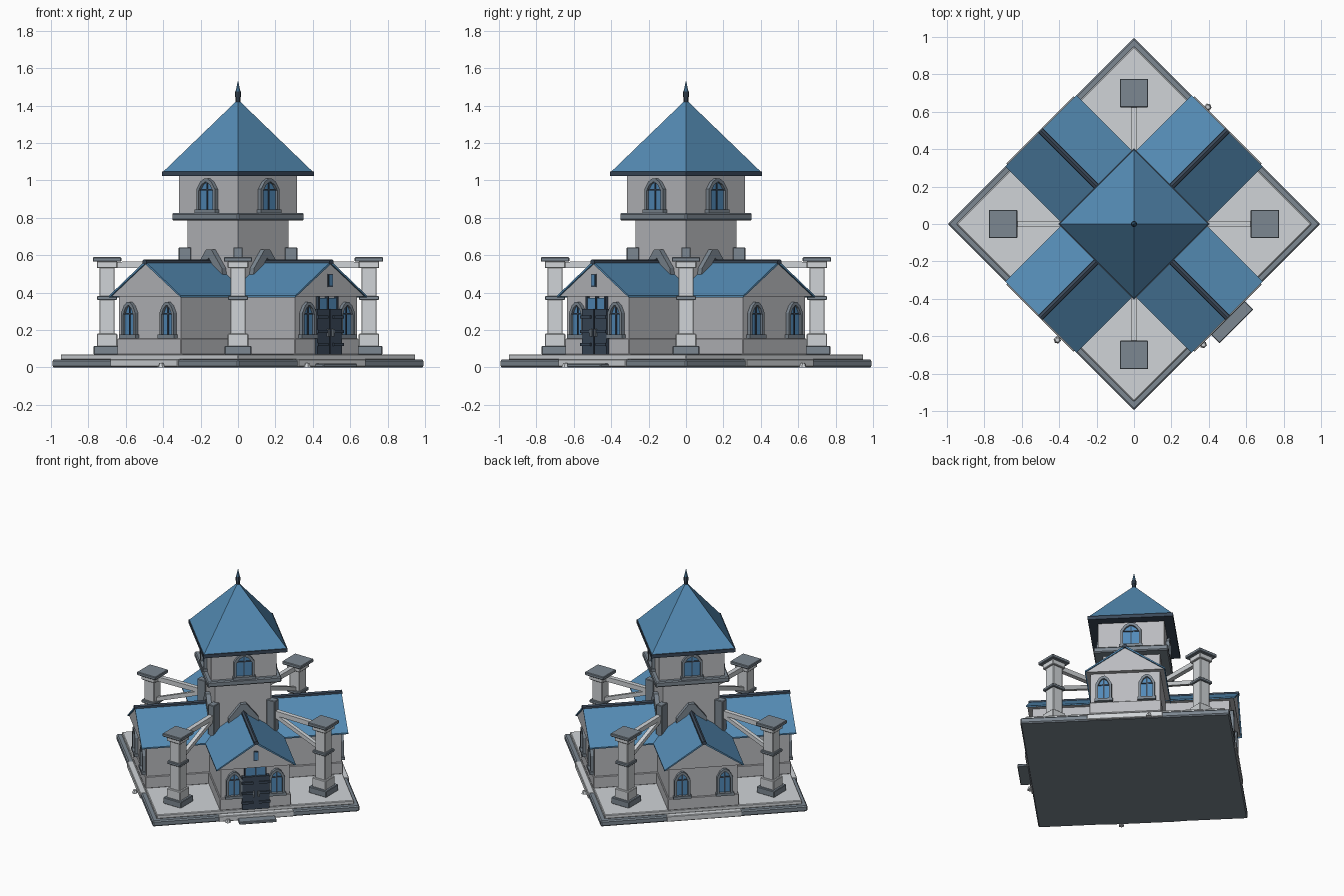
import bpy, bmesh, math
from mathutils import Matrix, Vector

if "Cube" in bpy.data.objects:
    bpy.data.objects.remove(bpy.data.objects["Cube"])


def material(name, rgb):
    m = bpy.data.materials.new(name)
    lin = [(c / 255 / 12.92) if c < 11 else ((c / 255 + 0.055) / 1.055) ** 2.4 for c in rgb]
    m.diffuse_color = (*lin, 1)
    m.use_nodes = True
    m.node_tree.nodes["Principled BSDF"].inputs["Base Color"].default_value = m.diffuse_color
    return m


PALE = material("pale stone", (208, 212, 215))
WALL = material("wall stone", (186, 187, 191))
TRIM = material("grey trim", (124, 135, 145))
ROOF = material("blue roof", (84, 139, 180))
DARK = material("dark slate", (58, 72, 88))
GLASS = material("blue glass", (82, 138, 185))

# Sides are turned 45 degrees to the axes; side 0 holds the door
SIDES = [math.radians(45 + 90 * k) for k in range(4)]
CORNERS = [math.radians(90 * k) for k in range(4)]


class Part:
    """Collects solids; each is repeated around z at the given angles.
    Local coordinates: a = sideways, d = distance outwards, z = height."""

    def __init__(self, name, mat):
        self.name, self.mat, self.bm = name, mat, bmesh.new()

    def prism(self, profile, d0, d1, angles=SIDES):
        for ang in angles:
            rot = Matrix.Rotation(ang, 3, 'Z')
            rings = [[self.bm.verts.new(rot @ Vector((a, -d, z))) for a, z in profile]
                     for d in (d0, d1)]
            n = len(profile)
            for ring in rings:
                self.bm.faces.new(ring)
            for i in range(n):
                j = (i + 1) % n
                self.bm.faces.new((rings[0][i], rings[0][j], rings[1][j], rings[1][i]))
        return self

    def box(self, a0, a1, d0, d1, z0, z1, angles=SIDES):
        return self.prism([(a0, z0), (a1, z0), (a1, z1), (a0, z1)], d0, d1, angles)

    def slab(self, half, z0, z1):
        return self.box(-half, half, -half, half, z0, z1, SIDES[:1])

    def cone(self, r0, r1, z0, z1, sides, ang=0.0, at=(0, 0)):
        mat = Matrix.Translation((at[0], at[1], (z0 + z1) / 2)) @ Matrix.Rotation(ang, 4, 'Z')
        bmesh.ops.create_cone(self.bm, cap_ends=True, segments=sides, radius1=r0,
                              radius2=r1, depth=z1 - z0, matrix=mat)
        return self

    def beam(self, d0, z0, d1, z1, half, thick, angles):
        # Sloped bar running outwards
        for ang in angles:
            rot = Matrix.Rotation(ang, 3, 'Z')
            ends = [[self.bm.verts.new(rot @ Vector((a, -d, z + h)))
                     for a, h in ((-half, 0), (half, 0), (half, thick), (-half, thick))]
                    for d, z in ((d0, z0), (d1, z1))]
            for e in ends:
                self.bm.faces.new(e)
            for i in range(4):
                j = (i + 1) % 4
                self.bm.faces.new((ends[0][i], ends[0][j], ends[1][j], ends[1][i]))
        return self

    def done(self, bevel=0.0):
        bmesh.ops.recalc_face_normals(self.bm, faces=self.bm.faces)
        me = bpy.data.meshes.new(self.name)
        self.bm.to_mesh(me)
        self.bm.free()
        me.materials.append(self.mat)
        ob = bpy.data.objects.new(self.name, me)
        bpy.context.collection.objects.link(ob)
        if bevel:
            mod = ob.modifiers.new("edge", 'BEVEL')
            mod.width, mod.segments = bevel, 1


# Base, paving and thresholds below each wing
Part("base", TRIM).slab(0.705, 0, 0.042).done(0.008)
Part("paving", PALE).slab(0.672, 0.04, 0.07).done(0.005)
Part("thresholds", PALE).box(-0.255, 0.255, 0.6, 0.712, 0.003, 0.044).done(0.004)
Part("door_step", TRIM).box(-0.127, 0.127, 0.70, 0.775, 0, 0.02, SIDES[:1]).done(0.004)
stones = Part("loose_stones", PALE)
for x, y in ((0.37, -0.645), (-0.41, -0.62), (0.395, 0.625)):
    stones.cone(0.02, 0.012, 0.0, 0.022, 6, 0.3, (x, y))
stones.done()

# Four wings with plinth, walls, gable and roof
Part("wing_plinths", WALL).box(-0.242, 0.242, 0, 0.673, 0.068, 0.155).done(0.004)
Part("wing_walls", WALL).box(-0.234, 0.234, 0, 0.664, 0.15, 0.385).done()
Part("gables", WALL).prism([(-0.262, 0.378), (0.262, 0.378), (0, 0.555)], 0, 0.695).done()
Part("wing_roofs", ROOF).prism(
    [(-0.270, 0.374), (0, 0.554), (0.270, 0.374), (0.270, 0.384), (0, 0.568), (-0.270, 0.384)],
    0.05, 0.704).done()
Part("ridge_caps", DARK).prism(
    [(-0.016, 0.553), (0.016, 0.553), (0.014, 0.571), (0, 0.578), (-0.014, 0.571)],
    0.15, 0.708).done()

# Roof flashing against the tower
Part("flashings", TRIM).prism(
    [(-0.105, 0.49), (-0.075, 0.49), (0, 0.585), (0.075, 0.49), (0.105, 0.49),
     (0.1, 0.53), (0.02, 0.63), (-0.02, 0.63), (-0.1, 0.53)], 0.17, 0.222).done()

# Tower
Part("tower_lower", WALL).slab(0.191, 0.3, 0.80).done()
Part("tower_ledge", TRIM).slab(0.252, 0.785, 0.825).done(0.007)
Part("tower_upper", WALL).slab(0.223, 0.82, 1.035).done()
Part("tower_eave", DARK).slab(0.287, 1.022, 1.048).done()
Part("tower_roof", ROOF).cone(0.400, 0.0, 1.046, 1.432, 4).done()
Part("finial_base", DARK).cone(0.013, 0.013, 1.42, 1.455, 8).cone(
    0.017, 0.015, 1.445, 1.475, 8).done()
Part("finial_spike", ROOF).cone(0.013, 0.0, 1.475, 1.535, 8).done()


# Arched windows: frame ring, glass, mullion and sill
def arch(a, z, w, h):
    return [(a - w, z), (a + w, z), (a + w, z + h * 0.68), (a + w * 0.6, z + h * 0.9),
            (a + w * 0.15, z + h), (a - w * 0.15, z + h), (a - w * 0.6, z + h * 0.9),
            (a - w, z + h * 0.68)]


frames = Part("window_frames", TRIM)
glass = Part("window_glass", GLASS)
bars = Part("window_bars", DARK)


def window(a, z, w, h, d):
    outer, inner = arch(a, z, w, h), arch(a, z + 0.012, w - 0.016, h - 0.032)
    for i in range(8):
        j = (i + 1) % 8
        frames.prism([outer[i], outer[j], inner[j], inner[i]], d - 0.01, d + 0.022)
    frames.box(a - w - 0.008, a + w + 0.008, d - 0.01, d + 0.028, z - 0.008, z + 0.012)
    glass.prism(inner, d - 0.01, d + 0.006)
    bars.box(a - 0.004, a + 0.004, d, d + 0.012, z, z + h - 0.025)
    bars.box(a - w + 0.014, a + w - 0.014, d, d + 0.012, z + h * 0.64, z + h * 0.64 + 0.008)


for side in (-1, 1):
    window(side * 0.145, 0.163, 0.054, 0.187, 0.664)
window(0, 0.832, 0.07, 0.178, 0.223)
frames.done()
glass.done()
bars.done()

# Door, transom and gable slit on the front wing
FRONT = SIDES[:1]
door = Part("door_leaves", DARK)
straps = Part("door_straps", TRIM)
for s in (-1, 1):
    door.box(*sorted((s * 0.005, s * 0.092)), 0.66, 0.695, 0.07, 0.312, FRONT)
    for z in (0.115, 0.185, 0.26):
        door.box(*sorted((s * 0.02, s * 0.097)), 0.69, 0.704, z, z + 0.016, FRONT)
    straps.box(*sorted((s * 0.012, s * 0.022)), 0.69, 0.708, 0.165, 0.205, FRONT)
door.box(-0.005, 0.005, 0.66, 0.688, 0.07, 0.312, FRONT)
door.done()
straps.done()
Part("transom_glass", GLASS).box(-0.07, 0.07, 0.66, 0.678, 0.312, 0.372, FRONT).done()
tb = Part("transom_bars", DARK)
for a in (-0.07, 0, 0.07):
    tb.box(a - 0.005, a + 0.005, 0.66, 0.684, 0.312, 0.378, FRONT)
tb.done()
Part("slit_frame", DARK).box(-0.018, 0.018, 0.68, 0.699, 0.43, 0.50, FRONT).done()
Part("slit_glass", GLASS).box(-0.012, 0.012, 0.69, 0.703, 0.437, 0.493, FRONT).done()

# Corner columns
R = 0.70


def column_block(part, half, z0, z1):
    part.box(-half, half, R - half, R + half, z0, z1, CORNERS)


feet = Part("column_trim", TRIM)
for half, z0, z1 in ((0.072, 0.068, 0.115), (0.054, 0.36, 0.382), (0.076, 0.565, 0.589)):
    column_block(feet, half, z0, z1)
feet.done(0.004)
shafts = Part("column_shafts", PALE)
for half, z0, z1 in ((0.055, 0.11, 0.18), (0.041, 0.17, 0.54), (0.055, 0.53, 0.567)):
    column_block(shafts, half, z0, z1)
shafts.done(0.004)

# Buttress posts at the tower corners and bars to the columns
Part("buttress_posts", TRIM).box(-0.025, 0.025, 0.25, 0.318, 0.36, 0.642, CORNERS).done(0.004)
Part("buttress_bars", PALE).beam(0.29, 0.535, 0.67, 0.53, 0.016, 0.034, CORNERS).beam(
    0.29, 0.525, 0.68, 0.37, 0.014, 0.03, CORNERS).done()
